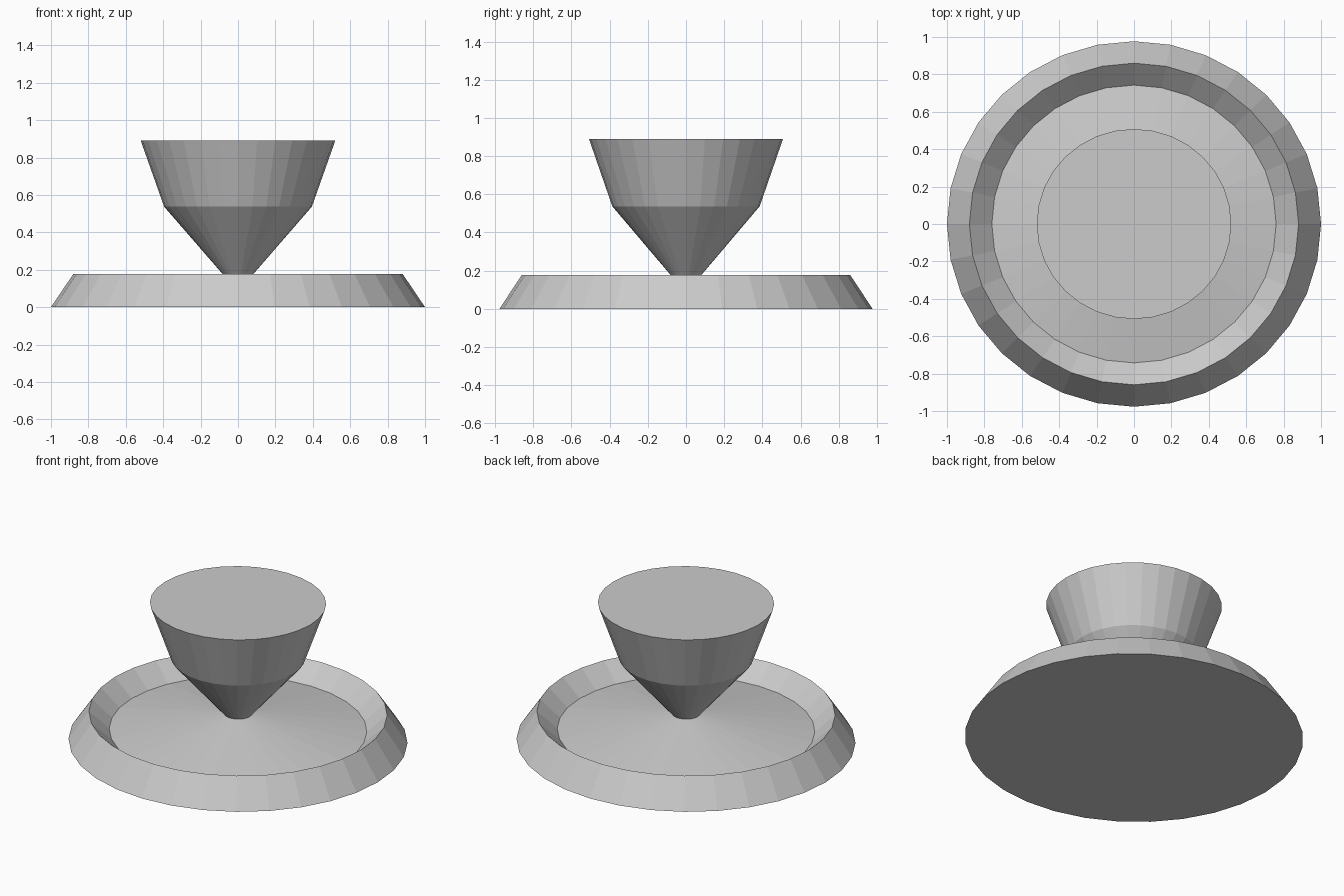
import bpy, bmesh
from math import cos, sin, pi

if "Cube" in bpy.data.objects:
    bpy.data.objects.remove(bpy.data.objects["Cube"])

SIDES = 32
Y_SCALE = 0.977  # the model is very slightly oval


def lathe(name, profile):
    """Spin (radius, z) points around z, with flat caps at both ends."""
    bm = bmesh.new()
    rings = []
    for r, z in profile:
        rings.append([bm.verts.new((r * cos(2 * pi * i / SIDES),
                                    r * sin(2 * pi * i / SIDES) * Y_SCALE, z))
                      for i in range(SIDES)])
    for a, b in zip(rings, rings[1:]):
        for i in range(SIDES):
            j = (i + 1) % SIDES
            bm.faces.new((a[i], a[j], b[j], b[i]))
    bm.faces.new(rings[0][::-1])
    bm.faces.new(rings[-1])
    bmesh.ops.recalc_face_normals(bm, faces=bm.faces)
    mesh = bpy.data.meshes.new(name)
    bm.to_mesh(mesh)
    bm.free()
    obj = bpy.data.objects.new(name, mesh)
    bpy.context.collection.objects.link(obj)
    return obj


# One continuous shell: dished base, narrow neck and flared top
lathe("pedestal", [
    (1.0, 0.0),     # base foot
    (0.88, 0.178),  # rim
    (0.76, 0.07),   # inner edge of the dish
    (0.083, 0.178), # dish floor rises to the neck
    (0.395, 0.537), # lower cone
    (0.52, 0.89),   # flared top
])
